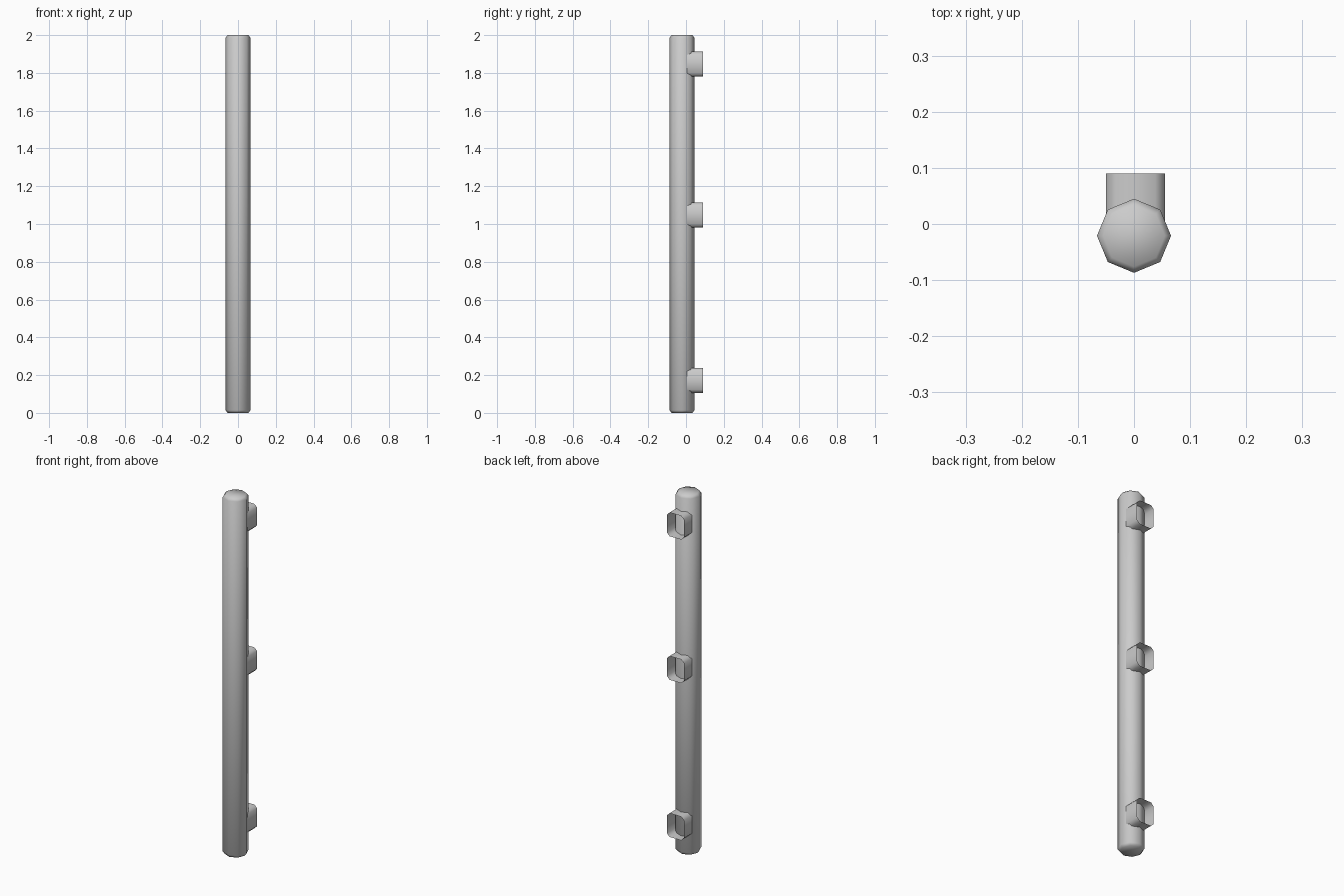
import bpy, math

if "Cube" in bpy.data.objects:
    bpy.data.objects.remove(bpy.data.objects["Cube"])

def make_mesh(name, verts, faces, angle):
    me = bpy.data.meshes.new(name)
    me.from_pydata(verts, [], faces)
    me.update()
    ob = bpy.data.objects.new(name, me)
    bpy.context.collection.objects.link(ob)
    bpy.ops.object.select_all(action='DESELECT')
    ob.select_set(True)
    bpy.context.view_layer.objects.active = ob
    bpy.ops.object.shade_smooth_by_angle(angle=math.radians(angle))
    return ob

def loft(rings):
    # quad strips between equal closed rings
    n = len(rings[0])
    verts = [p for r in rings for p in r]
    faces = [(k*n + i, k*n + (i+1) % n, (k+1)*n + (i+1) % n, (k+1)*n + i)
             for k in range(len(rings) - 1) for i in range(n)]
    return verts, faces

# Eight-sided pole with chamfered ends
N = 8
rings = [[(r*math.cos(i*math.tau/N), -0.021 + r*math.sin(i*math.tau/N), z)
          for i in range(N)]
         for r, z in ((0.055, 0), (0.066, 0.014), (0.066, 1.986), (0.055, 2.0))]
verts, faces = loft(rings)
faces += [tuple(reversed(range(N))), tuple(range(3*N, 4*N))]
make_mesh("pole", verts, faces, 60)

# Open rectangular sockets with chamfered corners on the back of the pole
def socket(name, z):
    w, h, c, cx = 0.0525, 0.066, 0.017, 0.0025
    prof = [(w, h-c), (w-c, h), (c-w, h), (-w, h-c),
            (-w, c-h), (c-w, -h), (w-c, -h), (w, c-h)]
    v, f = loft([[(cx+x, y, z+dz) for x, dz in prof] for y in (0.09, 0.0)])
    make_mesh(name, v, f, 60)

for label, z in (("lower", 0.172), ("middle", 1.047), ("upper", 1.846)):
    socket(label + "_socket", z)
